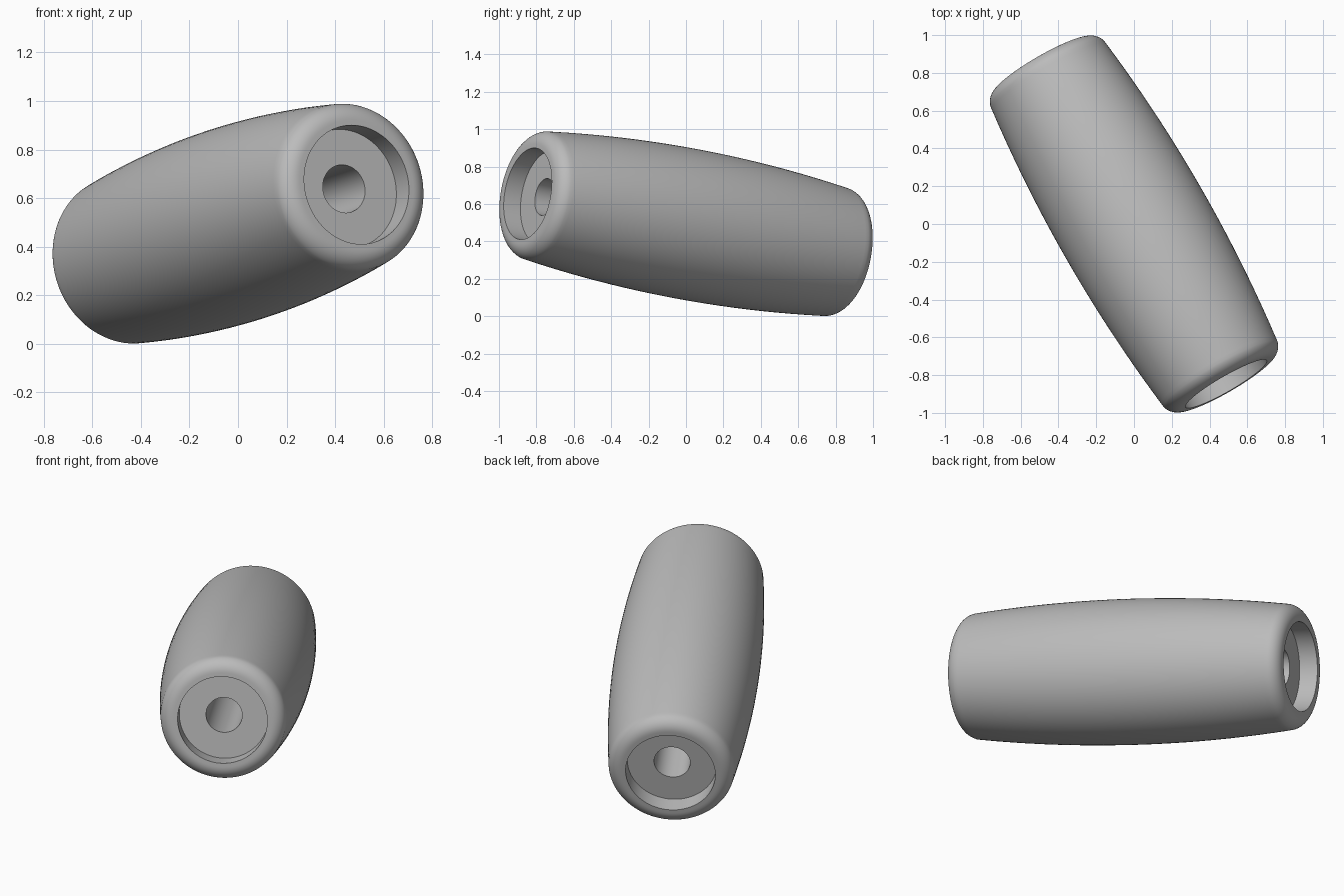
import bpy, bmesh, math
from mathutils import Vector

cube = bpy.data.objects.get("Cube")
if cube:
    bpy.data.objects.remove(cube, do_unlink=True)

# Dimensions of the turned handle
HALF_LENGTH = 0.99
BELLY_RADIUS = 0.403
END_RADIUS = 0.35
FILLET = 0.08
RECESS_RADIUS = 0.248
RECESS_DEPTH = 0.105
BORE_RADIUS = 0.1
AXIS = Vector((0.493, -0.855, 0.162)).normalized()
CENTRE = Vector((0, 0, 0.495))
SEGMENTS = 96

# One flat colour
grey = bpy.data.materials.new("plain grey")
grey.use_nodes = True
colour = (0.5, 0.5, 0.5, 1)
grey.diffuse_color = colour
grey.node_tree.nodes["Principled BSDF"].inputs["Base Color"].default_value = colour


def half_profile():
    """Radius and height points from the belly to the bore at one end."""
    shoulder = HALF_LENGTH - FILLET
    bulge = (BELLY_RADIUS - END_RADIUS) / shoulder ** 2
    points = [(BELLY_RADIUS - bulge * h * h, h)
              for h in (shoulder * i / 10 for i in range(11))]
    start = math.atan(2 * bulge * shoulder)
    for i in range(1, 11):
        a = start + (math.pi / 2 - start) * i / 10
        points.append((END_RADIUS - FILLET + FILLET * math.cos(a),
                       shoulder + FILLET * math.sin(a)))
    floor = HALF_LENGTH - RECESS_DEPTH
    points += [(RECESS_RADIUS, HALF_LENGTH), (RECESS_RADIUS, floor), (BORE_RADIUS, floor)]
    return points


# Closed cross-section, mirrored to the other end
upper = half_profile()
section = upper + [(r, -h) for r, h in reversed(upper[1:])]

# Revolve the section into a solid with a through bore
bm = bmesh.new()
rings = []
for i in range(SEGMENTS):
    a = math.tau * i / SEGMENTS
    rings.append([bm.verts.new((r * math.cos(a), r * math.sin(a), h)) for r, h in section])
for i, ring in enumerate(rings):
    following = rings[(i + 1) % SEGMENTS]
    for j in range(len(section)):
        k = (j + 1) % len(section)
        bm.faces.new((ring[j], following[j], following[k], ring[k]))
bmesh.ops.recalc_face_normals(bm, faces=bm.faces)

mesh = bpy.data.meshes.new("handle_grip")
bm.to_mesh(mesh)
bm.free()
mesh.materials.append(grey)

# Place the grip along its tilted axis
grip = bpy.data.objects.new("handle_grip", mesh)
bpy.context.collection.objects.link(grip)
grip.rotation_euler = AXIS.to_track_quat("Z", "Y").to_euler()
grip.location = CENTRE

bpy.ops.object.select_all(action="DESELECT")
grip.select_set(True)
bpy.context.view_layer.objects.active = grip
bpy.ops.object.shade_smooth_by_angle(angle=math.radians(35))
